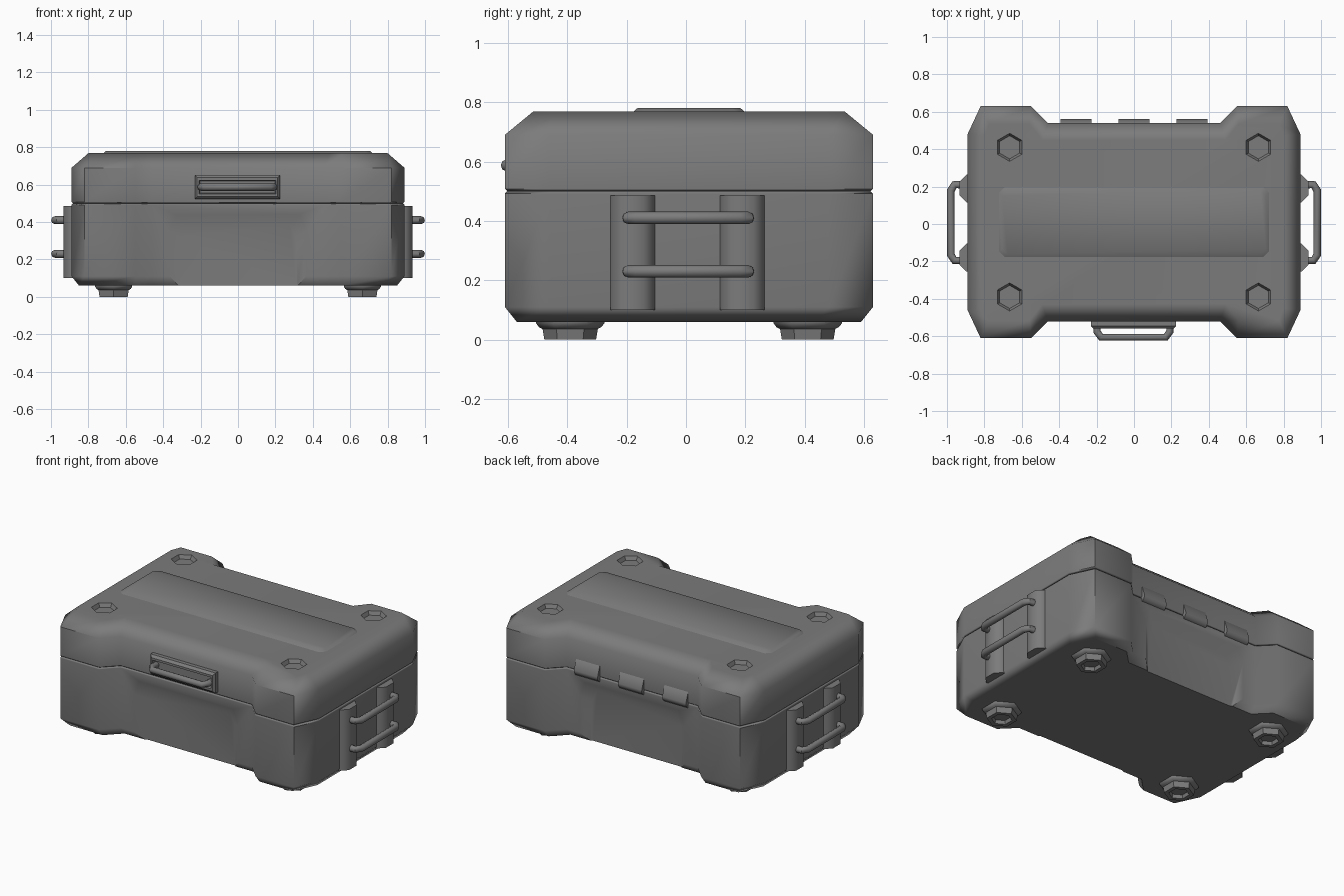
import bpy, bmesh
from math import sin, cos, pi, radians

if "Cube" in bpy.data.objects:
    bpy.data.objects.remove(bpy.data.objects["Cube"])

CY = 0.01  # case centre in y
GREY = bpy.data.materials.new("dark_grey")
GREY.diffuse_color = (0.2, 0.2, 0.2, 1)
GREY.use_nodes = True
GREY.node_tree.nodes["Principled BSDF"].inputs["Base Color"].default_value = GREY.diffuse_color


def smooth(ob, angle=50):
    bpy.ops.object.select_all(action='DESELECT')
    ob.select_set(True)
    bpy.context.view_layer.objects.active = ob
    bpy.ops.object.shade_smooth_by_angle(angle=radians(angle))
    ob.data.materials.clear()
    ob.data.materials.append(GREY)


def loft(name, rings, angle=50):
    """Skin a list of equal-length point rings and cap both ends."""
    bm = bmesh.new()
    rows = [[bm.verts.new(p) for p in r] for r in rings]
    n = len(rows[0])
    for a, b in zip(rows, rows[1:]):
        for i in range(n):
            j = (i + 1) % n
            bm.faces.new((a[i], a[j], b[j], b[i]))
    bm.faces.new(rows[0][::-1])
    bm.faces.new(rows[-1])
    bmesh.ops.recalc_face_normals(bm, faces=bm.faces[:])
    me = bpy.data.meshes.new(name)
    bm.to_mesh(me)
    bm.free()
    ob = bpy.data.objects.new(name, me)
    bpy.context.collection.objects.link(ob)
    if angle:
        smooth(ob, angle)
    return ob


def outline(q, z):
    """Full plan outline from one quarter (x, y), mirrored both ways."""
    r = q[::-1]
    pts = [(x, -y) for x, y in q] + r + [(-x, y) for x, y in q] + [(-x, -y) for x, y in r]
    return [(x, y + CY, z) for x, y in pts]


def inset(q, d):
    return [(x - d if x > 0.7 else x, y - d) for x, y in q]


def hexagon(cx, cy, r, z):
    return [(cx + r * sin(i * pi / 3), cy + r * cos(i * pi / 3), z) for i in range(6)]


def cut(ob, cutters):
    """Subtract the cutters, then smooth with the large faces kept flat."""
    bpy.context.view_layer.objects.active = ob
    for c in cutters:
        c.hide_render = True
        m = ob.modifiers.new("cut", 'BOOLEAN')
        m.operation, m.solver, m.object = 'DIFFERENCE', 'EXACT', c
        bpy.ops.object.modifier_apply(modifier=m.name)
        bpy.data.objects.remove(c)
    smooth(ob)
    w = ob.modifiers.new("flat_faces", 'WEIGHTED_NORMAL')
    w.keep_sharp = True


def bar(name, pts, r):
    cu = bpy.data.curves.new(name, 'CURVE')
    cu.dimensions = '3D'
    cu.bevel_depth, cu.bevel_resolution, cu.use_fill_caps = r, 2, True
    s = cu.splines.new('POLY')
    s.points.add(len(pts) - 1)
    for p, co in zip(s.points, pts):
        p.co = (*co, 1)
    ob = bpy.data.objects.new(name, cu)
    bpy.context.collection.objects.link(ob)
    bpy.ops.object.select_all(action='DESELECT')
    ob.select_set(True)
    bpy.context.view_layer.objects.active = ob
    bpy.ops.object.convert(target='MESH')
    smooth(bpy.context.object)


plan = [(0.46, 0.53), (0.55, 0.62), (0.82, 0.62), (0.89, 0.47)]
plan_top = [(0.49, 0.44), (0.56, 0.525), (0.775, 0.525), (0.80, 0.46)]
corners = [(sx * 0.665, CY + sy * 0.4) for sx in (-1, 1) for sy in (-1, 1)]

# lower case with recessed panels front and back
body = loft("case_body", [outline(inset(plan, 0.04), 0.06), outline(plan, 0.11),
                          outline(plan, 0.492), outline(inset(plan, 0.008), 0.5)], None)


def recess(sy, depth_y, g):
    pts = [(0.31 + g, -0.1), (0.31 + g, 0.32 + g / 2), (0.275 + g, 0.385 + g)]
    pts = pts + [(-x, z) for x, z in pts[::-1]]
    return [(x, CY + sy * depth_y, z) for x, z in pts]


cut(body, [loft("panel_cutter", [recess(s, 0.482, 0), recess(s, 0.53, 0.055),
                                 recess(s, 0.56, 0.0894)], None) for s in (-1, 1)])

# lid with hexagonal stacking sockets
lid = loft("case_lid", [outline(inset(plan, 0.008), 0.5), outline(plan, 0.508),
                        outline(plan, 0.69), outline(plan_top, 0.768)], None)
cut(lid, [loft("socket_cutter", [hexagon(x, y, 0.062, 0.745), hexagon(x, y, 0.075, 0.768),
                                 hexagon(x, y, 0.075, 0.8)], None) for x, y in corners])

# raised panel on the lid
panel = [(0.70, 0.197), (0.73, 0.167)]
loft("lid_panel", [outline(panel, 0.76),
                   outline([(x - 0.025, y - 0.025) for x, y in panel], 0.781)])

# hollow hexagonal feet
for x, y in corners:
    loft("foot", [hexagon(x, y, r, z) for r, z in
                  ((0.115, 0.07), (0.115, 0.055), (0.105, 0.042), (0.093, 0.036),
                   (0.087, 0), (0.06, 0), (0.054, 0.022))])


def rect_y(hx, hz, cx, cz, y):
    return [(cx + sx * hx, y, cz + sz * hz) for sx, sz in ((-1, -1), (1, -1), (1, 1), (-1, 1))]


# front latch plate and its pull bar
loft("latch_plate", [rect_y(hx, hz, -0.003, 0.587, y) for hx, hz, y in
                     ((0.228, 0.064, -0.5), (0.228, 0.064, -0.545), (0.215, 0.05, -0.56),
                      (0.205, 0.036, -0.56), (0.2, 0.032, -0.535))], 30)
bar("latch_handle", [(x - 0.003, y, 0.587) for x, y in
                     ((-0.195, -0.52), (-0.195, -0.575), (-0.173, -0.606),
                      (0.173, -0.606), (0.195, -0.575), (0.195, -0.52))], 0.02)

# back hinges: wedges that run out of the lid and end at the seam
hinge_side = [(0.5, 0.475), (0.545, 0.475), (0.562, 0.495), (0.562, 0.51), (0.538, 0.58), (0.5, 0.6)]
for cx in (-0.31, 0, 0.31):
    loft("hinge", [[(cx + s * 0.083, y, z) for y, z in hinge_side] for s in (-1, 1)])

# side handle mounts and bars
section = [(0.86, -0.075), (0.895, -0.075), (0.932, -0.038),
           (0.932, 0.038), (0.895, 0.075), (0.86, 0.075)]
grip = [(0.90, -0.195), (0.96, -0.195), (0.979, -0.165),
        (0.979, 0.18), (0.96, 0.21), (0.90, 0.21)]
for s in (-1, 1):
    for cy in (-0.18, 0.19):
        loft("handle_mount", [[(s * x, y + cy, z) for x, y in section] for z in (0.1, 0.485)])
    for z in (0.23, 0.41):
        bar("side_handle", [(s * x, y, z) for x, y in grip], 0.021)
